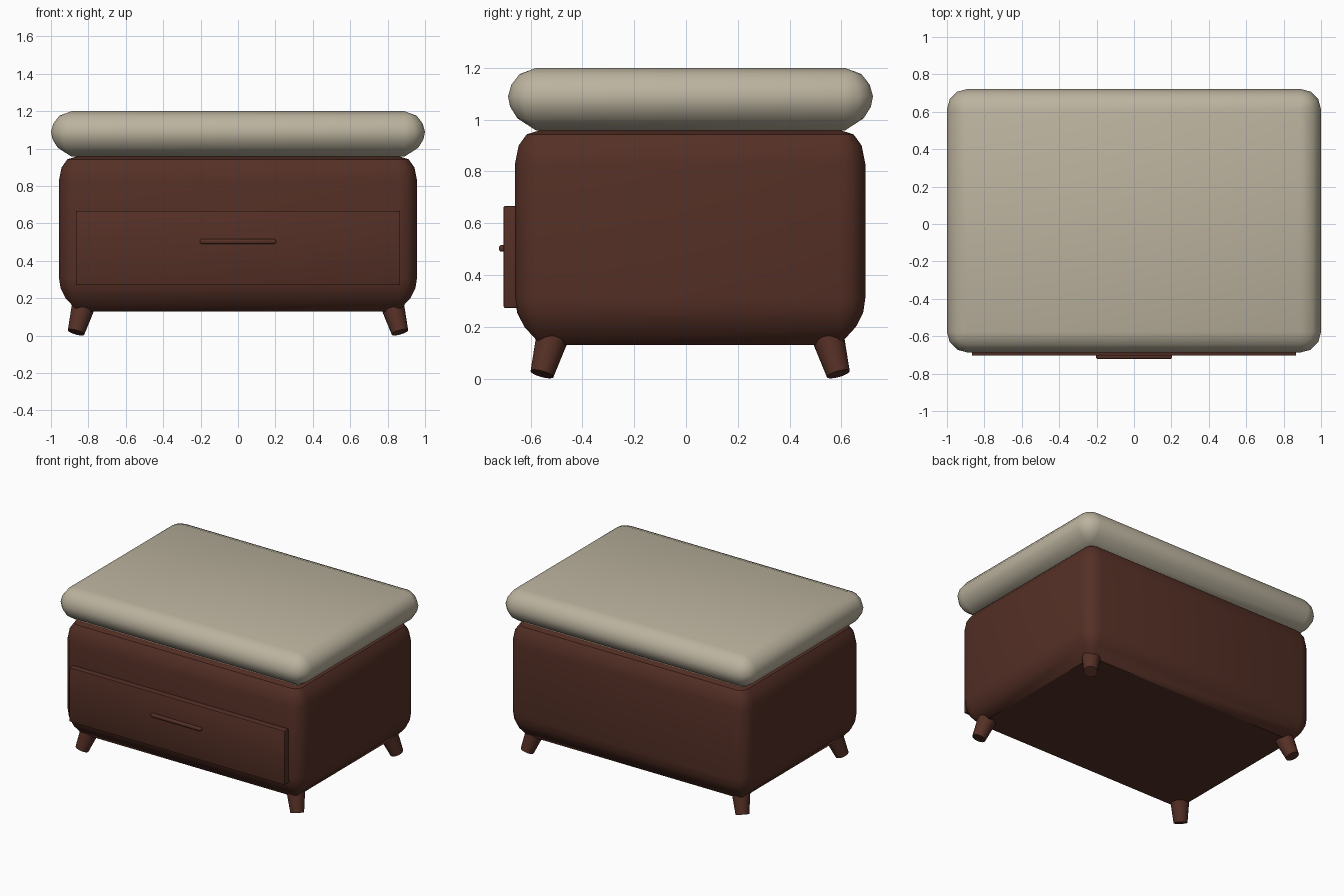
import bpy, bmesh
from math import sin, cos, pi, radians
from mathutils import Vector

cube = bpy.data.objects.get("Cube")
if cube:
    bpy.data.objects.remove(cube, do_unlink=True)


def material(name, colour):
    m = bpy.data.materials.new(name)
    m.use_nodes = True
    m.diffuse_color = (*colour, 1)
    m.node_tree.nodes["Principled BSDF"].inputs["Base Color"].default_value = (*colour, 1)
    return m


wood = material("dark_brown_wood", (0.09, 0.029, 0.019))
fabric = material("beige_fabric", (0.5, 0.45, 0.345))


def finish(bm, name, mat, angle=35):
    bmesh.ops.recalc_face_normals(bm, faces=bm.faces)
    mesh = bpy.data.meshes.new(name)
    bm.to_mesh(mesh)
    bm.free()
    mesh.materials.append(mat)
    obj = bpy.data.objects.new(name, mesh)
    bpy.context.collection.objects.link(obj)
    bpy.ops.object.select_all(action='DESELECT')
    obj.select_set(True)
    bpy.context.view_layer.objects.active = obj
    bpy.ops.object.shade_smooth_by_angle(angle=radians(angle))
    return obj


def pillow_box(name, mat, half_x, y0, y1, radius, profile, steps=3):
    """Stack of rounded rectangles; profile holds (inset, height) pairs."""
    bm = bmesh.new()
    cy, half_y = (y0 + y1) / 2, (y1 - y0) / 2
    rings = []
    for inset, z in profile:
        r, ring = radius - inset, []
        for q, (sx, sy) in enumerate(((1, 1), (-1, 1), (-1, -1), (1, -1))):
            for i in range(steps + 1):
                a = (q + i / steps) * pi / 2
                ring.append(bm.verts.new((sx * (half_x - radius) + r * cos(a),
                                          cy + sy * (half_y - radius) + r * sin(a), z)))
        rings.append(ring)
    for low, high in zip(rings, rings[1:]):
        for i in range(len(low)):
            j = (i + 1) % len(low)
            bm.faces.new((low[i], low[j], high[j], high[i]))
    bm.faces.new(rings[0])
    bm.faces.new(rings[-1])
    bmesh.ops.remove_doubles(bm, verts=bm.verts, dist=0.0001)
    return finish(bm, name, mat)


def bevel_box(name, mat, low, high, bevel, segments):
    low, high = Vector(low), Vector(high)
    bm = bmesh.new()
    bmesh.ops.create_cube(bm, size=1)
    bmesh.ops.scale(bm, vec=high - low, verts=bm.verts)
    bmesh.ops.translate(bm, vec=(low + high) / 2, verts=bm.verts)
    bmesh.ops.bevel(bm, geom=bm.edges[:], offset=bevel, segments=segments,
                    profile=0.5, affect='EDGES')
    return finish(bm, name, mat)


def leg(name, foot, top, r_foot, r_top):
    foot, top = Vector(foot), Vector(top)
    axis = top - foot
    bm = bmesh.new()
    bmesh.ops.create_cone(bm, cap_ends=True, segments=20, radius1=r_foot,
                          radius2=r_top, depth=axis.length)
    bmesh.ops.rotate(bm, verts=bm.verts, cent=(0, 0, 0),
                     matrix=axis.to_track_quat('Z', 'Y').to_matrix())
    bmesh.ops.translate(bm, verts=bm.verts, vec=(foot + top) / 2)
    return finish(bm, name, wood)


# Cabinet and seat cushion
pillow_box("cabinet_body", wood, 0.957, -0.66, 0.692, 0.1,
           [(0.1, 0.13), (0.036, 0.2), (0.008, 0.255), (0, 0.31),
            (0, 0.83), (0.014, 0.9), (0.045, 0.943), (0.1, 0.96)])
pillow_box("seat_cushion", fabric, 1.0, -0.687, 0.722, 0.11,
           [(0.11, 0.957), (0.036, 1.005), (0.008, 1.05), (0, 1.09),
            (0.013, 1.135), (0.045, 1.176), (0.11, 1.2)])

# Drawer front and its bar handle
bevel_box("drawer_front", wood, (-0.867, -0.704, 0.273), (0.867, -0.645, 0.667), 0.006, 2)
bevel_box("drawer_handle", wood, (-0.203, -0.722, 0.49), (0.203, -0.696, 0.516), 0.01, 3)

# Four splayed tapered legs
for side, sx in (("left", 1), ("right", -1)):
    for end, sy in (("front", -1), ("back", 1)):
        leg(f"{end}_{side}_leg",
            (sx * 0.866, 0.016 + sy * 0.572, 0.018),
            (sx * 0.815, 0.016 + sy * 0.521, 0.2), 0.046, 0.068)
